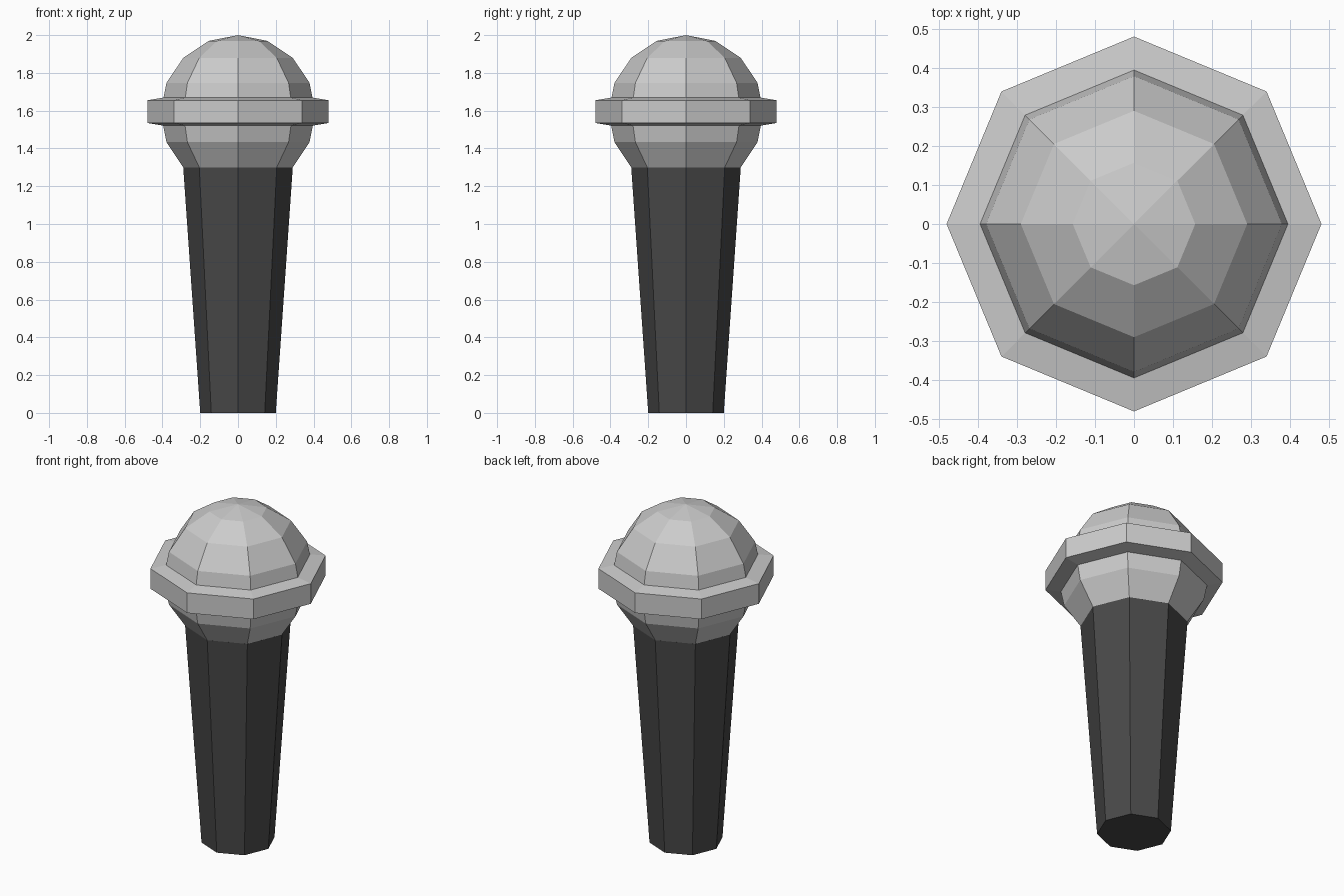
import bpy, bmesh, math

if "Cube" in bpy.data.objects:
    bpy.data.objects.remove(bpy.data.objects["Cube"])

SIDES = 8


def material(name, value):
    m = bpy.data.materials.new(name)
    m.diffuse_color = (value, value, value, 1)
    m.use_nodes = True
    m.node_tree.nodes["Principled BSDF"].inputs["Base Color"].default_value = m.diffuse_color
    return m


def lathe(name, profile, mat, closed=False):
    """Spin a (radius, z) profile around z, with corners on the axes."""
    bm = bmesh.new()
    rings = []
    for r, z in profile:
        if r == 0:
            rings.append([bm.verts.new((0, 0, z))] * SIDES)
        else:
            rings.append([bm.verts.new((r * math.cos(i * math.tau / SIDES),
                                        r * math.sin(i * math.tau / SIDES), z))
                          for i in range(SIDES)])
    pairs = list(zip(rings, rings[1:]))
    if closed:
        pairs.append((rings[-1], rings[0]))
    for a, b in pairs:
        for i in range(SIDES):
            j = (i + 1) % SIDES
            bm.faces.new(list(dict.fromkeys((a[i], a[j], b[j], b[i]))))
    bmesh.ops.recalc_face_normals(bm, faces=bm.faces)
    mesh = bpy.data.meshes.new(name)
    bm.to_mesh(mesh)
    bm.free()
    mesh.materials.append(mat)
    ob = bpy.data.objects.new(name, mesh)
    bpy.context.collection.objects.link(ob)
    return ob


silver = material("silver_grey", 0.6)
black = material("charcoal", 0.065)

# Tapered handle
lathe("handle", [(0, 0), (0.20, 0), (0.29, 1.30), (0, 1.30)], black)

# Faceted ball head
R, CZ, N = 0.41, 1.59, 8
ball = [(0 if k in (0, N) else R * math.sin(math.pi * k / N),
         CZ - R * math.cos(math.pi * k / N)) for k in range(N + 1)]
lathe("head", ball, silver)

# Collar band around the head, top and bottom sloping slightly
lathe("collar", [(0.36, 1.515), (0.48, 1.535), (0.48, 1.655), (0.36, 1.675)],
      silver, closed=True)
